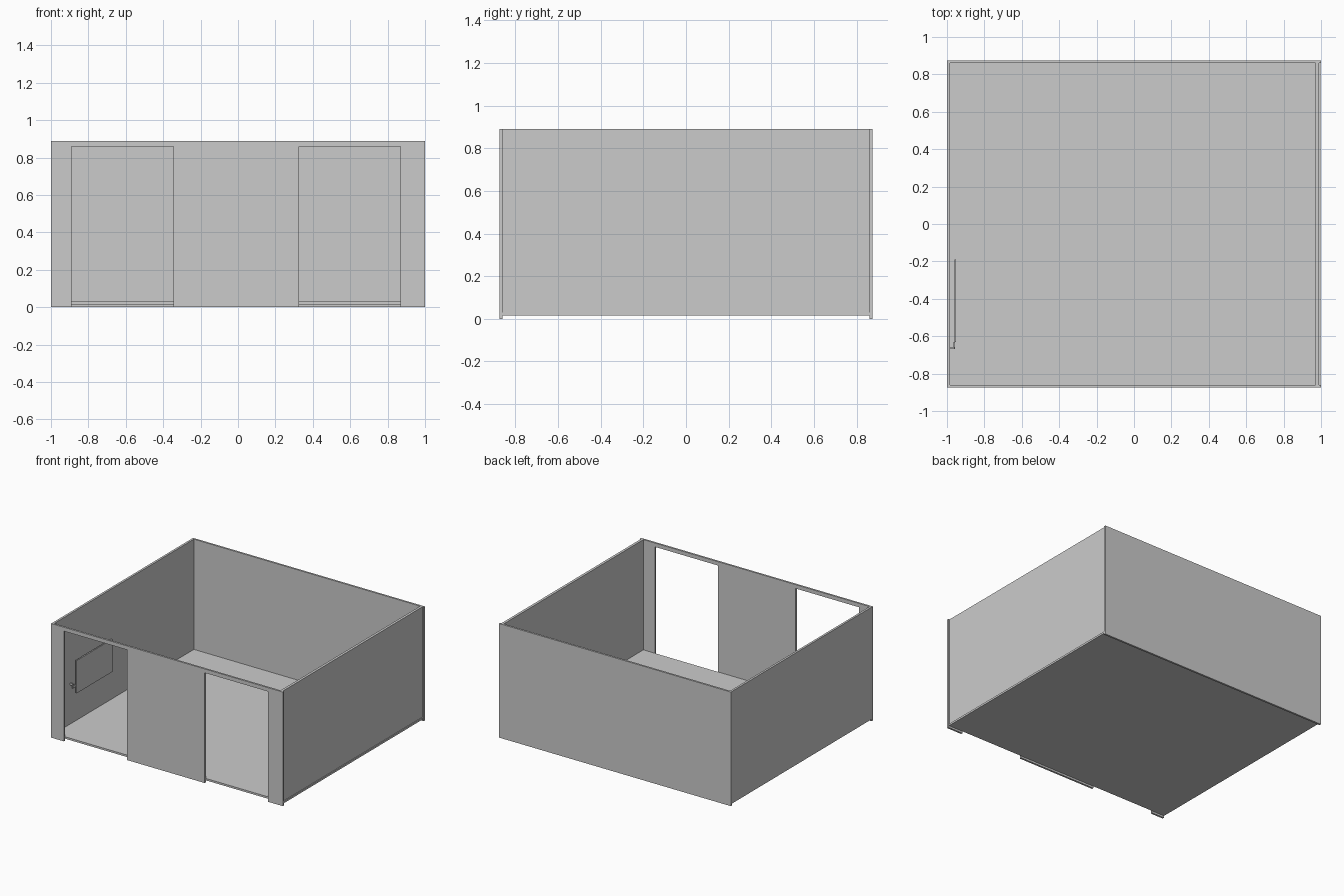
import bpy, bmesh

if "Cube" in bpy.data.objects:
    bpy.data.objects.remove(bpy.data.objects["Cube"])

H = 0.89          # wall height
Y = 0.875         # outer half depth
T = 0.015         # thin wall / floor thickness


def obj_from_bmesh(name, bm):
    bmesh.ops.recalc_face_normals(bm, faces=bm.faces)
    me = bpy.data.meshes.new(name)
    bm.to_mesh(me)
    bm.free()
    ob = bpy.data.objects.new(name, me)
    bpy.context.collection.objects.link(ob)
    return ob


def box(name, x, y, z):
    bm = bmesh.new()
    bmesh.ops.create_cube(bm, size=1)
    for v in bm.verts:
        v.co = [r[0] if c < 0 else r[1] for c, r in zip(v.co, (x, y, z))]
    return obj_from_bmesh(name, bm)


def extrude_xz(name, pts, y0, y1):
    bm = bmesh.new()
    face = bm.faces.new([bm.verts.new((x, y0, z)) for x, z in pts])
    ext = bmesh.ops.extrude_face_region(bm, geom=[face])
    for v in ext["geom"]:
        if isinstance(v, bmesh.types.BMVert):
            v.co.y = y1
    return obj_from_bmesh(name, bm)


# Front wall with two doorways open down to the bottom
profile = [(-1, 0)]
for x0, x1 in ((-0.89, -0.345), (0.325, 0.87)):
    profile += [(x0, 0), (x0, 0.86), (x1, 0.86), (x1, 0)]
profile += [(1, 0), (1, H), (-1, H)]
extrude_xz("front_wall", profile, -Y, -Y + T)

# Back wall and side walls
box("back_wall", (-1, 1), (Y - T, Y), (0, H))
box("left_wall", (-1, -0.983), (-Y + T, Y - T), (T, H))
box("right_wall", (0.97, 0.99), (-Y + T, Y - T), (2 * T, H))

# Floor slab, showing as a small ledge under the right wall
box("floor", (-0.983, 0.996), (-Y + T, Y - T), (T, 2 * T))

# Wall panel inside the left room side
box("wall_panel", (-0.961, -0.951), (-0.631, -0.19), (0.265, 0.52))

# Small lever handle beside the panel
box("handle_stem", (-0.983, -0.961), (-0.668, -0.658), (0.335, 0.35))
box("handle_lever", (-0.966, -0.958), (-0.668, -0.631), (0.315, 0.335))
